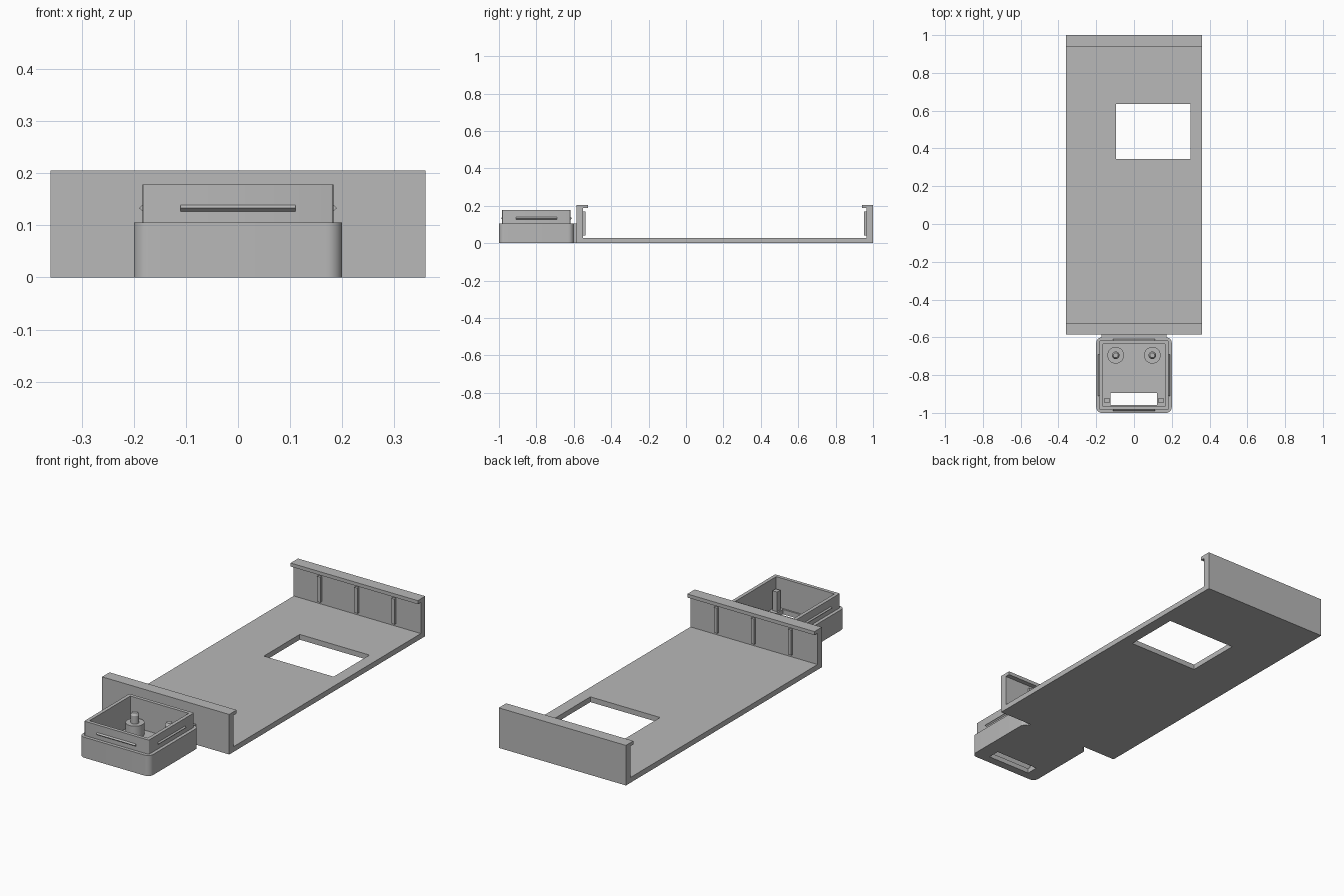
import bpy, bmesh, math
from mathutils import Vector

cube = bpy.data.objects.get("Cube")
if cube:
    bpy.data.objects.remove(cube, do_unlink=True)

grey = bpy.data.materials.new("plain grey plastic")
grey.use_nodes = True
colour = (0.48, 0.48, 0.48, 1)
grey.diffuse_color = colour
grey.node_tree.nodes["Principled BSDF"].inputs["Base Color"].default_value = colour


def prism(name, outline, direction):
    """Extrude a closed outline of 3D points along a direction."""
    bm = bmesh.new()
    face = bm.faces.new([bm.verts.new(p) for p in outline])
    out = bmesh.ops.extrude_face_region(bm, geom=[face])
    verts = [v for v in out["geom"] if isinstance(v, bmesh.types.BMVert)]
    bmesh.ops.translate(bm, verts=verts, vec=Vector(direction))
    bmesh.ops.recalc_face_normals(bm, faces=bm.faces)
    mesh = bpy.data.meshes.new(name)
    bm.to_mesh(mesh)
    bm.free()
    mesh.materials.append(grey)
    obj = bpy.data.objects.new(name, mesh)
    bpy.context.collection.objects.link(obj)
    return obj


def box(name, x0, x1, y0, y1, z0, z1):
    return prism(name, [(x0, y0, z0), (x1, y0, z0), (x1, y1, z0), (x0, y1, z0)],
                 (0, 0, z1 - z0))


def rounded_block(name, half, radius, z0, z1, steps=8):
    """Square block with rounded vertical corners around the case centre."""
    pts = []
    for corner, (sx, sy) in enumerate([(1, 1), (-1, 1), (-1, -1), (1, -1)]):
        for i in range(steps + 1):
            a = (corner + i / steps) * math.pi / 2
            pts.append((sx * (half - radius) + radius * math.cos(a),
                        CASE_Y + sy * (half - radius) + radius * math.sin(a), z0))
    return prism(name, pts, (0, 0, z1 - z0))


def activate(obj):
    bpy.ops.object.select_all(action='DESELECT')
    obj.select_set(True)
    bpy.context.view_layer.objects.active = obj


def cut(obj, cutter):
    mod = obj.modifiers.new("cut", 'BOOLEAN')
    mod.operation = 'DIFFERENCE'
    mod.solver = 'EXACT'
    mod.object = cutter
    activate(obj)
    bpy.ops.object.modifier_apply(modifier=mod.name)
    bpy.data.objects.remove(cutter, do_unlink=True)


def smooth(obj):
    activate(obj)
    bpy.ops.object.shade_smooth_by_angle(angle=math.radians(30))


CASE_Y = -0.8
W, Y0, Y1 = 0.36, -0.585, 1.0
FLOOR, TOP, LIP_Z = 0.027, 0.205, 0.187
WALL, LIP = 0.035, 0.06

# Tray: channel with hooked end walls, and a rectangular window in the floor
half_profile = [(0, 0), (0, TOP), (LIP, TOP), (LIP, LIP_Z), (WALL, LIP_Z), (WALL, FLOOR)]
profile = [(Y0 + d, z) for d, z in half_profile]
profile += [(Y1 - d, z) for d, z in reversed(half_profile)]
tray = prism("tray", [(-W, y, z) for y, z in profile], (2 * W, 0, 0))
cut(tray, box("window_cutter", -0.095, 0.30, 0.345, 0.635, -0.1, 0.1))

# Upright ribs inside both end walls
for wall_name, y in (("front", Y0 + WALL + 0.004), ("back", Y1 - WALL - 0.004)):
    for i in (-1, 0, 1):
        x = 0.21 * i
        box(f"{wall_name}_rib", x - 0.009, x + 0.009, y - 0.008, y + 0.008, 0.04, 0.17)

# Bridge between the tray and the small case
box("bridge", -0.172, 0.172, -0.61, Y0, 0, 0.105)

# Case: rounded base with a narrower rim above it, both hollow
base = rounded_block("case_base", 0.2, 0.03, 0, 0.105)
cut(base, box("cavity_cutter", -0.165, 0.165, CASE_Y - 0.165, CASE_Y + 0.165, 0.025, 0.3))
cut(base, box("slot_cutter", -0.125, 0.122, -0.957, -0.895, -0.1, 0.1))
smooth(base)
rim = rounded_block("case_rim", 0.183, 0.006, 0.105, 0.178, 3)
cut(rim, box("cavity_cutter", -0.165, 0.165, CASE_Y - 0.165, CASE_Y + 0.165, 0.0, 0.3))
smooth(rim)

# Triangular snap ridges on the four sides of the rim
for i, side in enumerate(("left", "back", "right", "front")):
    ridge = prism(f"{side}_snap_ridge",
                  [(0.182, -0.11, 0.126), (0.19, -0.11, 0.133), (0.182, -0.11, 0.14)],
                  (0, 0.22, 0))
    ridge.location.y = CASE_Y
    ridge.rotation_euler.z = i * math.pi / 2

# Mounting posts with pins, and square corner pegs
for side, s in (("left", 1), ("right", -1)):
    for part, r1, r2, z0, z1 in (("post", 0.044, 0.044, 0.02, 0.085),
                                 ("pin", 0.02, 0.02, 0.085, 0.125),
                                 ("pin_tip", 0.02, 0.013, 0.125, 0.137)):
        bpy.ops.mesh.primitive_cone_add(vertices=32, radius1=r1, radius2=r2, depth=z1 - z0,
                                        location=(s * 0.097, -0.695, (z0 + z1) / 2))
        obj = bpy.context.object
        obj.name = f"{side}_{part}"
        obj.data.materials.append(grey)
        smooth(obj)
    x = s * 0.142
    box(f"{side}_peg", x - 0.013, x + 0.013, -0.947, -0.921, 0.02, 0.125)
